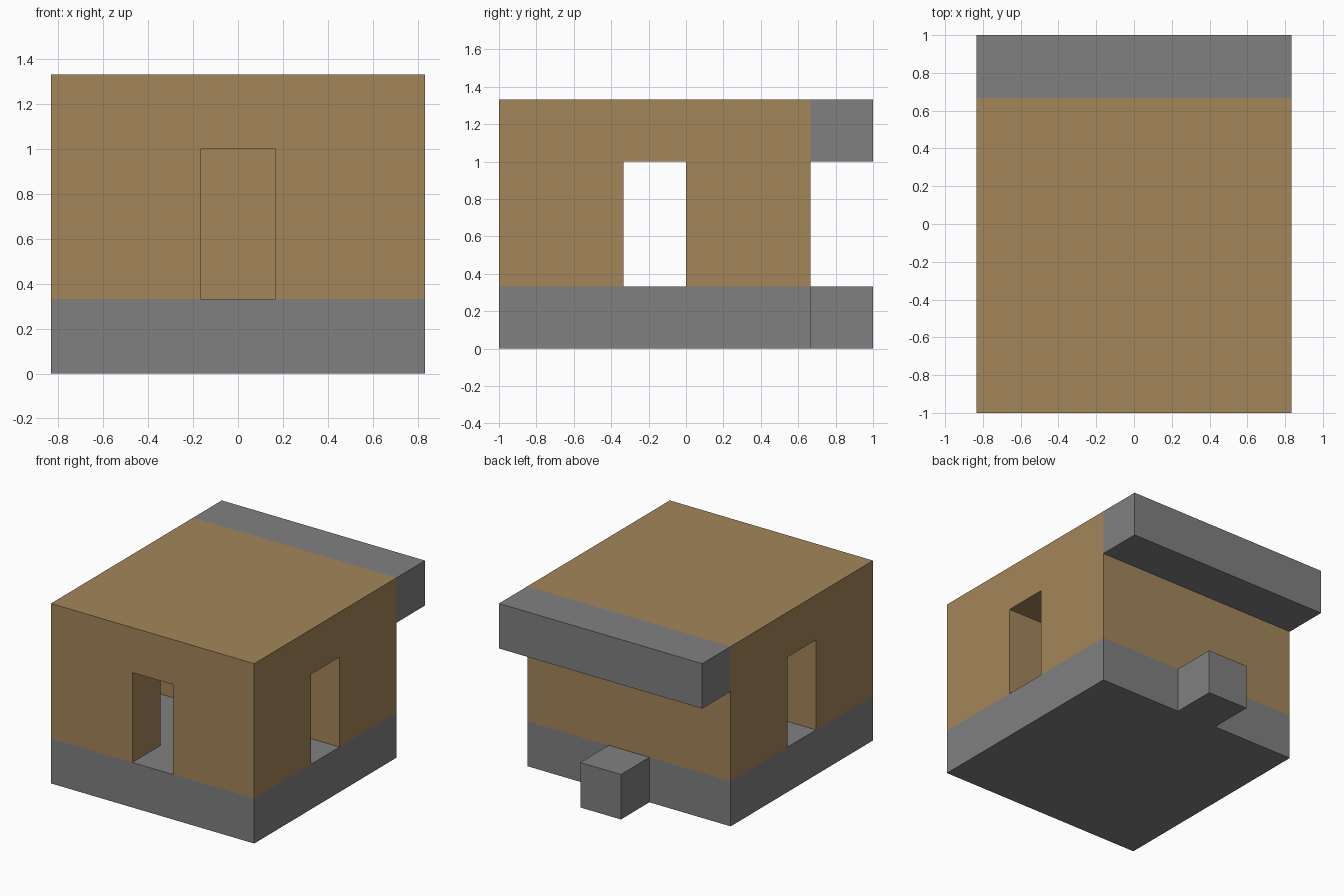
import bpy
import bmesh

cube = bpy.data.objects.get("Cube")
if cube:
    bpy.data.objects.remove(cube, do_unlink=True)

U = 1 / 3              # block size
W = 2.5 * U            # half width of the house
FRONT, BACK = -3 * U, 2 * U


def material(name, rgb):
    mat = bpy.data.materials.new(name)
    mat.use_nodes = True
    mat.diffuse_color = (*rgb, 1)
    mat.node_tree.nodes["Principled BSDF"].inputs["Base Color"].default_value = (*rgb, 1)
    return mat


def prism(name, outline, z0, z1, mat):
    """Extrude a plan outline from z0 up to z1."""
    bm = bmesh.new()
    face = bm.faces.new([bm.verts.new((x, y, z0)) for x, y in outline])
    top = bmesh.ops.extrude_face_region(bm, geom=[face])["geom"]
    verts = [v for v in top if isinstance(v, bmesh.types.BMVert)]
    bmesh.ops.translate(bm, verts=verts, vec=(0, 0, z1 - z0))
    bmesh.ops.recalc_face_normals(bm, faces=bm.faces)
    mesh = bpy.data.meshes.new(name)
    bm.to_mesh(mesh)
    bm.free()
    mesh.materials.append(mat)
    obj = bpy.data.objects.new(name, mesh)
    bpy.context.collection.objects.link(obj)
    return obj


def slab(name, half_x, y0, y1, z0, z1, mat):
    outline = [(-half_x, y0), (half_x, y0), (half_x, y1), (-half_x, y1)]
    return prism(name, outline, z0, z1, mat)


wood = material("brown wood", (0.371, 0.238, 0.100))
stone = material("grey stone", (0.216, 0.216, 0.216))

# Stone base, rear step and rear roof overhang
slab("floor_base", W, FRONT, BACK, 0, U, stone)
slab("back_step", U / 2, BACK, 3 * U, 0, U, stone)
slab("roof_overhang", W, BACK, 3 * U, 3 * U, 4 * U, stone)

# Wooden walls and roof
house = slab("walls_and_roof", W, FRONT, BACK, U, 4 * U, wood)

# Room with a front doorway and two side doorways, cut as one plan shape
half = [(0.5, -4), (0.5, -2), (1.5, -2), (1.5, -1), (3, -1), (3, 0), (1.5, 0), (1.5, 1)]
plan = half + [(-x, y) for x, y in reversed(half)]
cutter = prism("room_cutter", [(x * U, y * U) for x, y in plan], U / 2, 3 * U, wood)
cutter.hide_render = True

cut = house.modifiers.new("room", "BOOLEAN")
cut.operation = "DIFFERENCE"
cut.solver = "EXACT"
cut.object = cutter
bpy.context.view_layer.objects.active = house
bpy.ops.object.modifier_apply(modifier=cut.name)
bpy.data.objects.remove(cutter, do_unlink=True)
